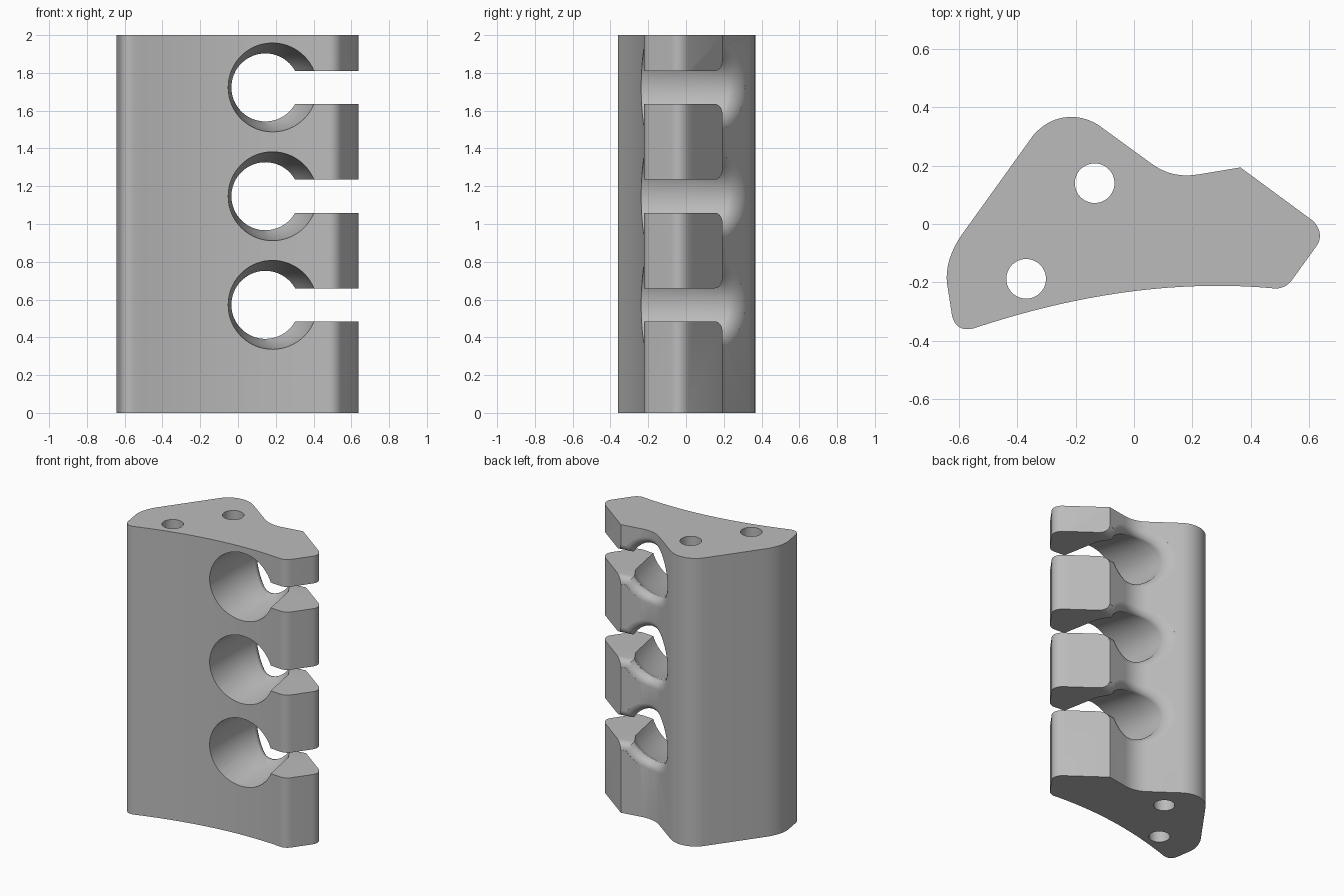
import bpy, bmesh, math
from mathutils import Vector

if "Cube" in bpy.data.objects:
    bpy.data.objects.remove(bpy.data.objects["Cube"])

GREY = (0.5, 0.5, 0.5, 1)
grey = bpy.data.materials.new("plain grey")
grey.use_nodes = True
grey.diffuse_color = GREY
grey.node_tree.nodes["Principled BSDF"].inputs["Base Color"].default_value = GREY


def loft(name, rings):
    """Skin a list of equally long closed rings and cap both ends."""
    bm = bmesh.new()
    loops = [[bm.verts.new(p) for p in ring] for ring in rings]
    n = len(loops[0])
    for a, b in zip(loops, loops[1:]):
        for i in range(n):
            j = (i + 1) % n
            bm.faces.new((a[i], a[j], b[j], b[i]))
    bm.faces.new(loops[0])
    bm.faces.new(loops[-1])
    bmesh.ops.recalc_face_normals(bm, faces=bm.faces)
    mesh = bpy.data.meshes.new(name)
    bm.to_mesh(mesh)
    bm.free()
    mesh.materials.append(grey)
    ob = bpy.data.objects.new(name, mesh)
    bpy.context.collection.objects.link(ob)
    return ob


def bend(p0, corner, p1, steps=10):
    """Rounded corner between two points."""
    a, b, c = Vector(p0), Vector(corner), Vector(p1)
    ts = [i / steps for i in range(steps + 1)]
    return [a * (1 - t) ** 2 + b * 2 * t * (1 - t) + c * t * t for t in ts]


def extrude(name, outline, z0, z1):
    return loft(name, [[(p[0], p[1], z) for p in outline] for z in (z0, z1)])


# Body: curved wedge profile
back_dip = bend((.22, .17), (.13, .155), (.06, .207))
back_bump = bend((-.12, .338), (-.165, .367), (-.215, .367)) \
    + bend((-.215, .367), (-.29, .367), (-.345, .305))[1:]
profile = (bend((-.55, -.358), (-.01, -.178), (.47, -.22), 28)
           + bend((.48, -.221), (.52, -.224), (.545, -.188))
           + bend((.625, -.077), (.655, -.035), (.615, .01))
           + [Vector((.365, .194))] + back_dip + back_bump
           + bend((-.575, -.015), (-.66, -.125), (-.638, -.225))
           + bend((-.624, -.315), (-.61, -.372), (-.55, -.358))[:-1])
body = extrude("clip_block", profile, 0, 2)

# Height of the back surface across the pockets
back_line = [Vector((.9, .275))] + back_dip + [Vector((-.12, .338)), Vector((-.4, .53))]


def back_y(x):
    for a, b in zip(back_line, back_line[1:]):
        if b.x <= x <= a.x:
            return a.y + (b.y - a.y) * (x - a.x) / (b.x - a.x)


def keyhole(cx, r, h, z, depth):
    """Round hole with a slot open towards +x; depth maps x to y."""
    a0 = math.asin(h / r)
    pts = []
    for i in range(57):
        a = a0 + (2 * math.pi - 2 * a0) * i / 56
        pts.append((cx + r * math.cos(a), r * math.sin(a)))
    x0 = pts[-1][0]
    slot = [(x0 + (.8 - x0) * i / 8, h) for i in range(1, 9)]
    pts += [(x, -y) for x, y in slot] + slot[::-1]
    return [(x, depth(x), z + dz) for x, dz in pts]


def pocket(z):
    h, f = .0875, .05
    rings = [keyhole(.185, .237, h, z, lambda x: -.5),
             keyhole(.185, .237, h, z, lambda x: -.23),
             keyhole(.165, .207, h, z, lambda x: .05)]
    # rounded rear lip following the back surface
    for k in range(8):
        a = math.radians(88 * k / 7)
        e = f * (1 - math.cos(a))
        d = f * (1 - math.sin(a))
        rings.append(keyhole(.145, .18 + e, h + e, z, lambda x, d=d: back_y(x) - d))
    rings.append(keyhole(.145, .18 + e, h + e, z, lambda x: .7))
    return loft("pocket_cutter", rings)


def drill(x, y, r=.068):
    ring = [(x + r * math.cos(i * math.tau / 48), y + r * math.sin(i * math.tau / 48))
            for i in range(48)]
    return extrude("drill_cutter", ring, -.1, 2.1)


# Cut three pockets and two through holes
cutters = [pocket(z) for z in (.572, 1.147, 1.723)]
cutters += [drill(-.135, .14), drill(-.37, -.188)]
bpy.ops.object.select_all(action="DESELECT")
bpy.context.view_layer.objects.active = body
body.select_set(True)
for c in cutters:
    c.hide_render = True
    m = body.modifiers.new("cut", "BOOLEAN")
    m.operation, m.solver, m.object = "DIFFERENCE", "EXACT", c
    bpy.ops.object.modifier_apply(modifier=m.name)
    bpy.data.objects.remove(c)

bpy.ops.object.shade_smooth_by_angle(angle=math.radians(28))
